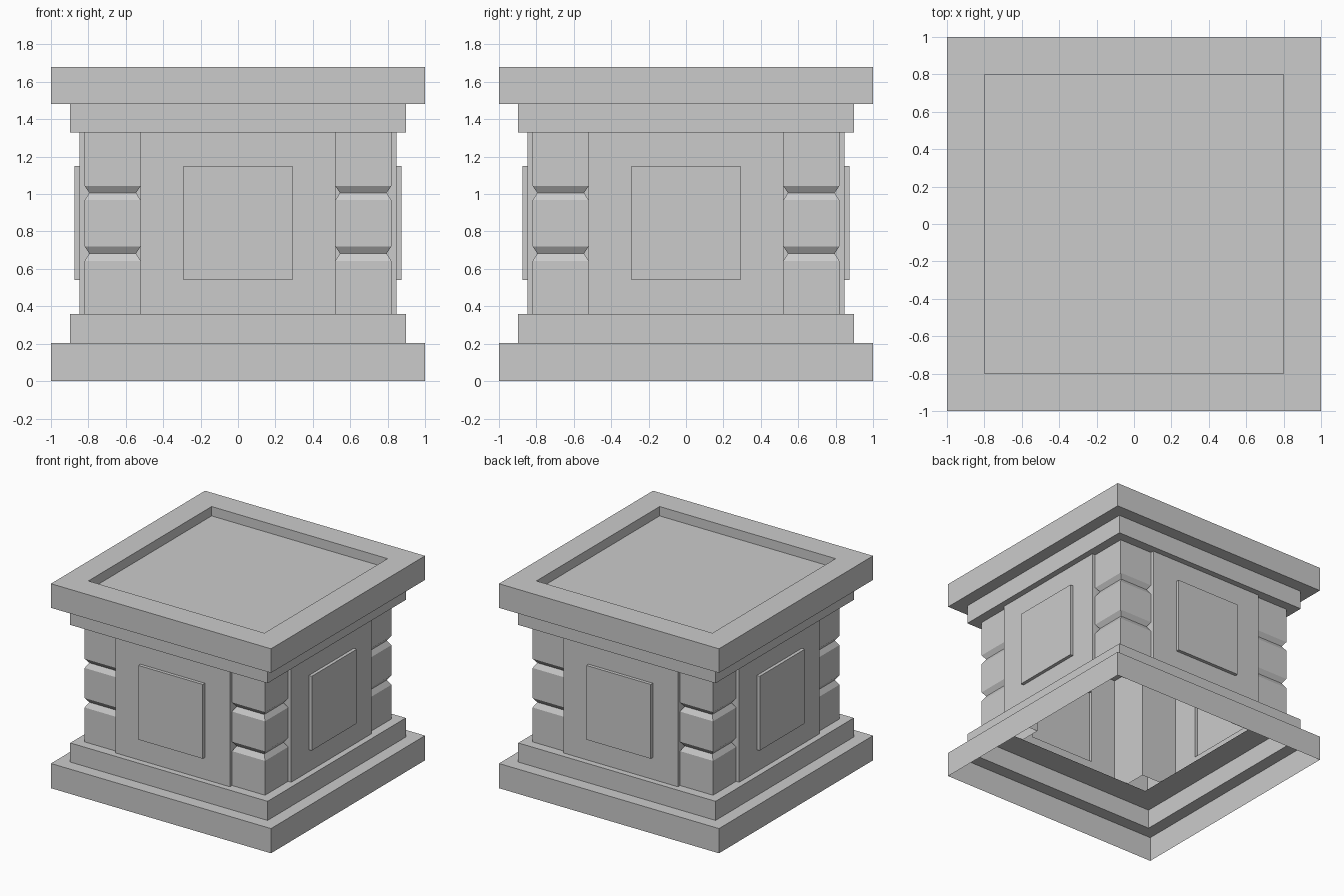
import bpy, bmesh, math
from mathutils import Matrix

if "Cube" in bpy.data.objects:
    bpy.data.objects.remove(bpy.data.objects["Cube"])


def finish(name, bm):
    me = bpy.data.meshes.new(name)
    bm.to_mesh(me)
    bm.free()
    ob = bpy.data.objects.new(name, me)
    bpy.context.collection.objects.link(ob)
    return ob


def square_tower(name, profile, cx=0, cy=0, cap=False):
    """Sweep a (half width, height) profile around a square."""
    bm = bmesh.new()
    rings = [[bm.verts.new((cx + sx * r, cy + sy * r, z))
              for sx, sy in ((-1, -1), (1, -1), (1, 1), (-1, 1))]
             for r, z in profile]
    for a, b in zip(rings, rings[1:]):
        for i in range(4):
            j = (i + 1) % 4
            bm.faces.new((a[i], a[j], b[j], b[i]))
    if cap:
        bm.faces.new(rings[-1])
    return finish(name, bm)


# Stepped base, open underneath, with an inner ledge
square_tower("base", [(1, 0), (1, .203), (.897, .203), (.897, .36), (.69, .36)])

# Stepped top slab with a shallow recess
square_tower("top_slab", [(.69, 1.33), (.897, 1.33), (.897, 1.482), (1, 1.482),
                          (1, 1.68), (.8, 1.68), (.8, 1.603)], cap=True)

# Corner pillars with two V grooves each
h, g = .15, .125
pillar = [(h, .36), (h, .642), (g, .683), (h, .72),
          (h, .967), (g, 1.007), (h, 1.043), (h, 1.33)]
for sx, sy, label in ((-1, -1, "front_left"), (1, -1, "front_right"),
                      (1, 1, "back_right"), (-1, 1, "back_left")):
    square_tower(label + "_pillar", pillar, sx * .67, sy * .67)

# Side walls: raised centre panel, with returns running in behind the pillars
xs, zs = (-.52, -.292, .292, .52), (.36, .54, 1.15, 1.33)
for k, label in enumerate(("front", "right", "back", "left")):
    bm = bmesh.new()
    v = [[bm.verts.new((x, -.848, z)) for x in xs] for z in zs]
    faces = [bm.faces.new((v[i][j], v[i][j + 1], v[i + 1][j + 1], v[i + 1][j]))
             for i in range(3) for j in range(3)]
    panel = bmesh.ops.extrude_discrete_faces(bm, faces=[faces[4]])["faces"][0]
    bmesh.ops.translate(bm, verts=panel.verts, vec=(0, -.027, 0))
    for x in (-.52, .52):
        quad = [bm.verts.new((x, y, z)) for y, z in
                ((-.848, .36), (-.848, 1.33), (-.52, 1.33), (-.52, .36))]
        bm.faces.new(quad if x < 0 else quad[::-1])
    bmesh.ops.remove_doubles(bm, verts=[p for p in bm.verts if abs(p.co.x) > .5], dist=.001)
    bmesh.ops.dissolve_limit(bm, angle_limit=.01, verts=bm.verts, edges=[])
    bm.transform(Matrix.Rotation(k * math.pi / 2, 4, 'Z'))
    bmesh.ops.recalc_face_normals(bm, faces=bm.faces)
    wall = finish(label + "_wall", bm)
    # Keep the wall facing outward
    big = max(wall.data.polygons, key=lambda p: p.center.xy.length)
    if big.normal.xy.dot(big.center.xy) < 0:
        wall.data.flip_normals()
